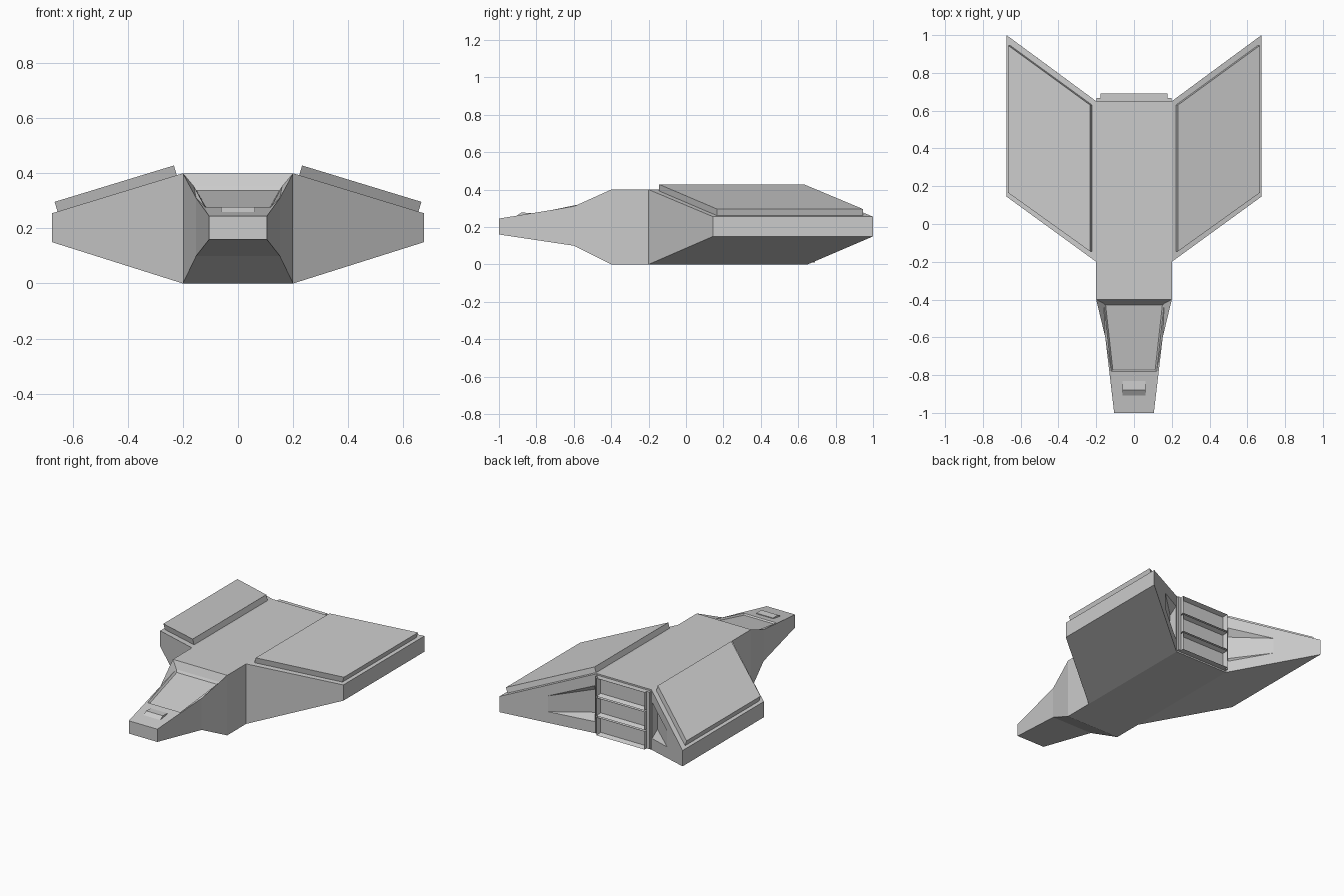
import bpy, bmesh
from mathutils import Vector

if "Cube" in bpy.data.objects:
    bpy.data.objects.remove(bpy.data.objects["Cube"])


def make_object(name, bm):
    bmesh.ops.remove_doubles(bm, verts=bm.verts[:], dist=1e-5)
    bmesh.ops.recalc_face_normals(bm, faces=bm.faces[:])
    me = bpy.data.meshes.new(name)
    bm.to_mesh(me)
    bm.free()
    ob = bpy.data.objects.new(name, me)
    bpy.context.collection.objects.link(ob)
    return ob


def mirrored(name, polys):
    """Polygons given for the +x half, copied to the -x half and welded."""
    bm = bmesh.new()
    for poly in polys:
        bm.faces.new([bm.verts.new(p) for p in poly])
        bm.faces.new([bm.verts.new((-p[0], p[1], p[2])) for p in reversed(poly)])
    return make_object(name, bm)


def box(bm, lo, hi):
    geo = bmesh.ops.create_cube(bm, size=1)
    lo, hi = Vector(lo), Vector(hi)
    for v in geo["verts"]:
        v.co = Vector([lo[i] + (v.co[i] + 0.5) * (hi[i] - lo[i]) for i in range(3)])
    return geo["verts"]


def mid(p):
    return (0, p[1], p[2])


# Hull stations: half width, y, bottom z, top z
stations = [(.105, -1, .16, .245), (.152, -.6, .1, .31), (.2, -.4, 0, .4),
            (.2, -.2, 0, .4), (.2, .65, 0, .4)]
bot = [(w, y, b) for w, y, b, t in stations]
top = [(w, y, t) for w, y, b, t in stations]
hull = [[mid(bot[0]), bot[0], top[0], mid(top[0])],
        [mid(bot[4]), bot[4], top[4], mid(top[4])]]
for i in range(4):
    hull.append([mid(bot[i]), bot[i], bot[i + 1], mid(bot[i + 1])])
    if i < 3:
        hull.append([bot[i], bot[i + 1], top[i + 1], top[i]])
    if i > 1:
        hull.append([mid(top[i]), top[i], top[i + 1], mid(top[i + 1])])

# Sunken cockpit window in the sloping nose
k, l = (.12, -.78, .278), (.16, -.42, .352)
k2, l2 = (.112, -.772, .27), (.15, -.43, .337)
hull += [[mid(top[0]), top[0], k, mid(k)], [top[0], top[1], k],
         [k, top[1], l], [top[1], top[2], l],
         [mid(l), l, top[2], mid(top[2])],
         [mid(k), k, k2, mid(k2)], [k, l, l2, k2],
         [mid(l), l, l2, mid(l2)], [mid(k2), k2, l2, mid(l2)]]

# Wings swept backwards, tapering in height to a blunt tip
fb, ft, rb, rt = bot[3], top[3], bot[4], top[4]
tfb, tft = (.675, .145, .15), (.675, .145, .255)
trb, trt = (.675, 1, .15), (.675, 1, .255)
hull += [[ft, rt, trt, tft], [fb, rb, trb, tfb],
         [fb, ft, tft, tfb], [tfb, tft, trt, trb]]

# Wedge-shaped recess in each trailing edge, beside the engines
m0, m1 = (.44, .827, .15), (.44, .827, .255)
i0, i1 = (.21, .657, .08), (.21, .657, .32)
d0, d1 = (.21, .6, .12), (.21, .6, .28)
hull += [[rt, trt, m1, i1], [trt, trb, m0, m1], [trb, rb, i0, m0],
         [rb, rt, i1, i0], [m1, m0, d0, d1], [i1, m1, d1],
         [i0, m0, d0], [i0, i1, d1, d0]]
mirrored("hull", hull)

# Raised slabs on the wings, pushed out along the wing's normal
base = [Vector(p) for p in ((.222, -.145, .393), (.655, .165, .261),
                            (.655, .945, .261), (.222, .63, .393))]
up = Vector((.292, 0, .956)) * .037
cap = [p + up for p in base]
slab = [cap] + [[base[i], base[(i + 1) % 4], cap[(i + 1) % 4], cap[i]] for i in range(4)]
mirrored("wing_slabs", slab)

# Small raised hatch on the nose
prof = [(-.95, .25), (-.91, .257), (-.88, .277), (-.83, .275), (-.83, .262)]
hatch = [[(.062, y, z) for y, z in prof]]
for (y0, z0), (y1, z1) in zip(prof, prof[1:]):
    hatch.append([(0, y0, z0), (.062, y0, z0), (.062, y1, z1), (0, y1, z1)])
mirrored("nose_hatch", hatch)

# Three stacked rectangular exhausts, each with a sunken opening
for n, z in enumerate((.07, .2, .33)):
    bm = bmesh.new()
    box(bm, (-.178, .645, z - .06), (.178, .69, z + .06))
    bm.normal_update()
    rear = [f for f in bm.faces if f.normal.y > .9]
    bmesh.ops.inset_region(bm, faces=rear, thickness=.016)
    bmesh.ops.translate(bm, verts=list(rear[0].verts), vec=(0, -.03, 0))
    make_object(f"exhaust_{n + 1}", bm)

# Upright plates either side of the exhausts
bm = bmesh.new()
for s in (-1, 1):
    x = sorted((s * .178, s * .198))
    box(bm, (x[0], .645, .01), (x[1], .668, .39))
make_object("exhaust_side_plates", bm)
